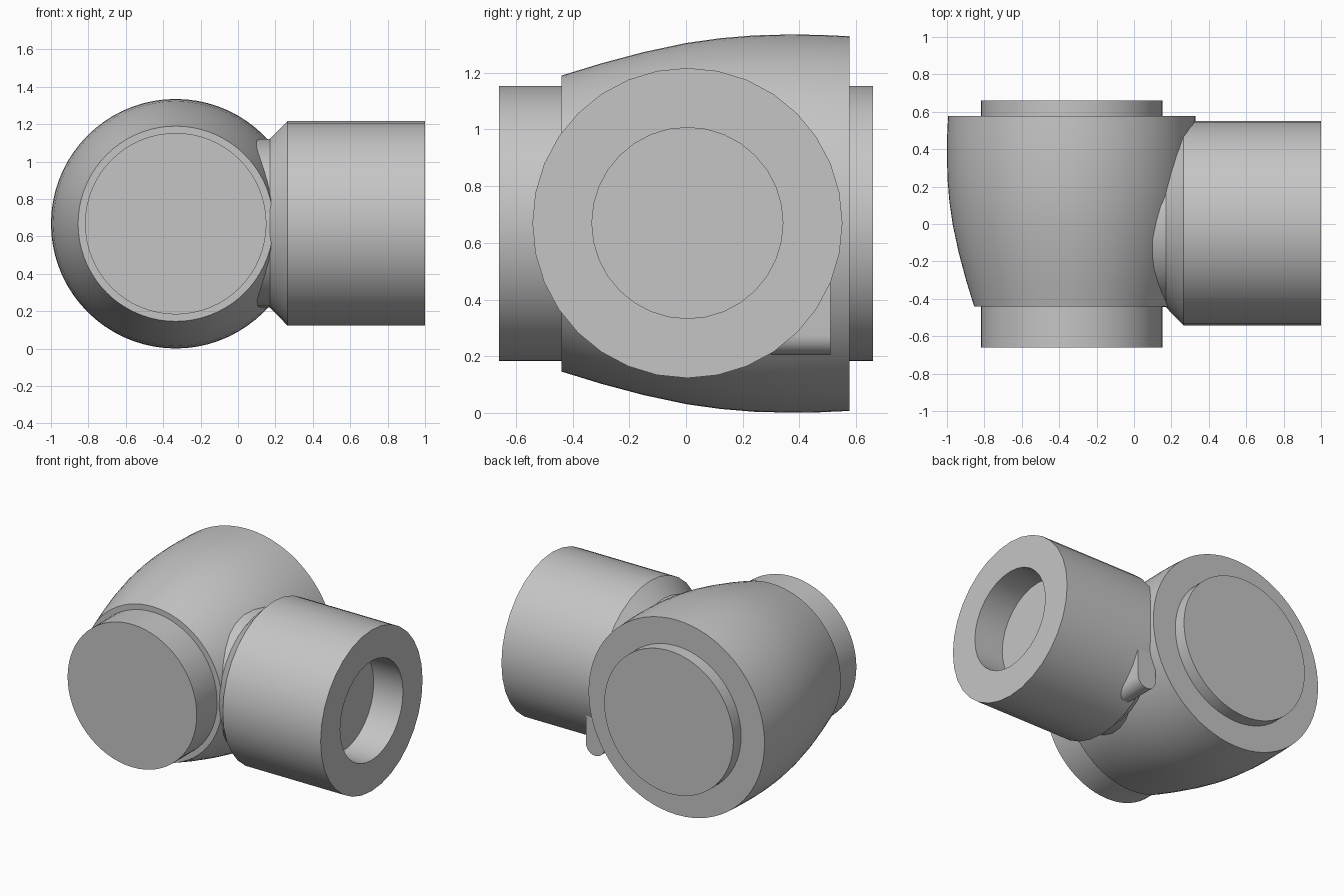
import bpy, bmesh, math

cube = bpy.data.objects.get("Cube")
if cube:
    bpy.data.objects.remove(cube, do_unlink=True)

grey = bpy.data.materials.new("plain grey")
grey.use_nodes = True
colour = (0.56, 0.56, 0.56, 1)
grey.diffuse_color = colour
grey.node_tree.nodes["Principled BSDF"].inputs["Base Color"].default_value = colour


def finish(name, bm, centre):
    """Turn a bmesh into a smooth-shaded object with sharp edges kept."""
    bmesh.ops.recalc_face_normals(bm, faces=bm.faces)
    mesh = bpy.data.meshes.new(name)
    bm.to_mesh(mesh)
    bm.free()
    mesh.materials.append(grey)
    obj = bpy.data.objects.new(name, mesh)
    obj.location = centre
    bpy.context.collection.objects.link(obj)
    bpy.ops.object.select_all(action='DESELECT')
    obj.select_set(True)
    bpy.context.view_layer.objects.active = obj
    bpy.ops.object.shade_smooth_by_angle(angle=math.radians(30))
    return obj


def lathe(name, profile, axis, centre, sides):
    """Revolve (position along axis, radius) pairs and cap both ends."""
    bm = bmesh.new()
    rings = []
    for a, r in profile:
        ring = []
        for i in range(sides):
            t = math.tau * i / sides
            c, s = r * math.cos(t), r * math.sin(t)
            ring.append(bm.verts.new((a, s, c) if axis == 'X' else (s, a, c)))
        rings.append(ring)
    for low, high in zip(rings, rings[1:]):
        for i in range(sides):
            j = (i + 1) % sides
            bm.faces.new((low[i], low[j], high[j], high[i]))
    bm.faces.new(rings[0])
    bm.faces.new(rings[-1])
    return finish(name, bm, centre)


HUB = (-0.333, 0, 0.668)
ARM = (0, 0.005, 0.67)

# Main bulging body, wider toward the back
lathe("body", [(-0.44, 0.522), (-0.3, 0.565), (-0.15, 0.605), (0, 0.637),
               (0.12, 0.654), (0.24, 0.664), (0.36, 0.667), (0.47, 0.666),
               (0.577, 0.661)], 'Y', HUB, 72)

# Round end stubs on the front and back
for name, start, end in (("front_stub", -0.66, -0.4), ("back_stub", 0.5, 0.66)):
    lathe(name, [(start, 0.485), (end, 0.485)], 'Y', HUB, 64)

# Side arm: neck, flare, barrel and a blind bore
lathe("side_arm", [(-0.1, 0.45), (0.17, 0.45), (0.265, 0.547), (1, 0.547),
                   (1, 0.337), (0.78, 0.337)], 'X', ARM, 32)

# Small tab with a rounded lower edge, tucked behind the arm
bm = bmesh.new()
radius = 0.07
outline = [(radius, 0.25), (-radius, 0.25)]
for i in range(13):
    t = math.pi * (1 + i / 12)
    outline.append((radius * math.cos(t), radius * math.sin(t)))
face = bm.faces.new([bm.verts.new((x, 0.3, z)) for x, z in outline])
grown = bmesh.ops.extrude_face_region(bm, geom=[face], use_keep_orig=True)
for v in grown["geom"]:
    if isinstance(v, bmesh.types.BMVert):
        v.co.y = 0.51
finish("rear_tab", bm, (0.325, 0, 0.275))
